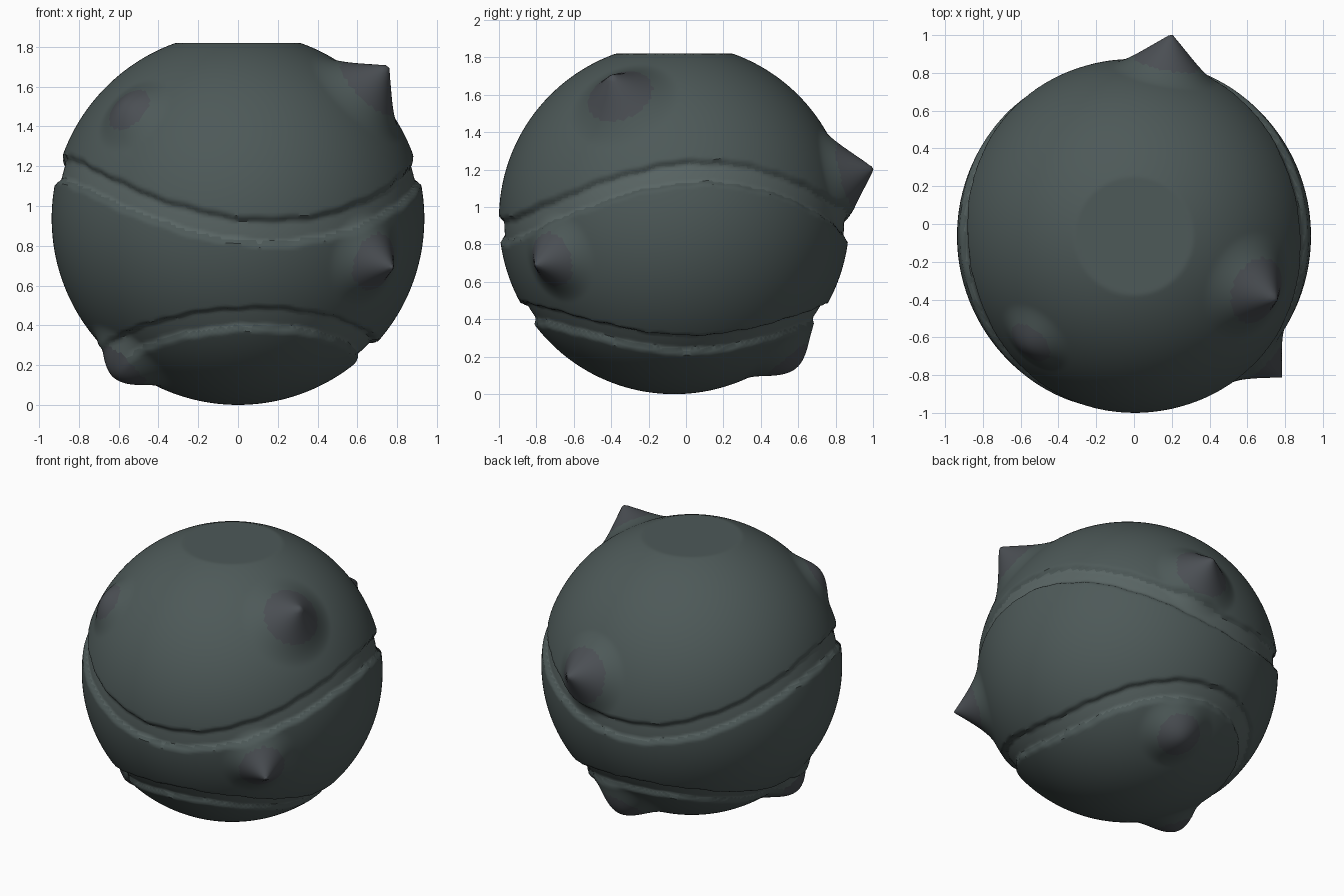
import bpy, bmesh
from math import asin, atan2, cos, sin, sqrt, radians
from mathutils import Vector

if "Cube" in bpy.data.objects:
    bpy.data.objects.remove(bpy.data.objects["Cube"])

R = 0.937
CENTRE = Vector((0, -0.063, R))
TOP = 1.82

# Spikes: tip position relative to the centre, angular width, sharpness
SPIKES = [
    ((0.20, 1.07, 0.27), 0.30, 1.6),      # back
    ((0.76, -0.34, 0.77), 0.33, 1.8),     # upper right
    ((0.785, -0.75, -0.25), 0.27, 1.8),   # lower front right
]
# Blunt bumps use a rounded falloff
BUMPS = [
    ((-0.57, -0.59, 0.57), 0.24),
    ((0.10, 0.65, -0.80), 0.27),
    ((-0.62, -0.26, -0.80), 0.27),
]
# Wavy grooves: mean height, wave height, phase, half width, depth
GROOVES = [
    (1.03, 0.16, 0.18, 0.085, 0.028),
    (0.345, -0.085, 0.12, 0.085, 0.028),
]


def smooth(t):
    t = max(0.0, min(1.0, t))
    return t * t * (3 - 2 * t)


def material(name, rgb):
    m = bpy.data.materials.new(name)
    m.diffuse_color = (*rgb, 1)
    m.use_nodes = True
    m.node_tree.nodes["Principled BSDF"].inputs["Base Color"].default_value = m.diffuse_color
    return m


def shape(n):
    """Radius, spike amount and groove amount in direction n."""
    lat, az = asin(max(-1, min(1, n.z))), atan2(n.y, n.x)
    r, horn, groove = R, 0.0, 0.0
    for mean, wave, phase, half, depth in GROOVES:
        z = mean + wave * cos(2 * (az - phase))
        d = lat - asin((z - R) / R)
        edge = half + 0.008 * sin(23 * az) * sin(9 * az)   # worn rim
        g = 1 - smooth((abs(d) - edge * 0.55) / (edge * 0.45))
        r -= depth * g
        groove = max(groove, g)
    for tip, width, power in SPIKES:
        t = Vector(tip)
        a = n.angle(t) / width
        if a < 1:
            k = (1 - a) ** power
            r = r * (1 - k) + t.length * k
            horn = max(horn, k)
    for tip, width in BUMPS:
        t = Vector(tip)
        a = n.angle(t) / width
        if a < 1:
            k = smooth(1 - a)
            r = r * (1 - k) + t.length * k
            horn = max(horn, k * 0.5)
    return r, horn, groove


# Ball body with grooves, spikes and a flattened crown
bm = bmesh.new()
bmesh.ops.create_icosphere(bm, subdivisions=7, radius=1)
amounts = {}
for v in bm.verts:
    n = v.co.normalized()
    r, horn, groove = shape(n)
    v.co = CENTRE + n * r
    v.co.z = max(0.0, min(TOP, v.co.z))
    amounts[v] = (horn, groove)
for f in bm.faces:
    f.smooth = True
    if min(amounts[v][0] for v in f.verts) > 0.2:
        f.material_index = 1
    elif min(amounts[v][1] for v in f.verts) > 0.5:
        f.material_index = 2

mesh = bpy.data.meshes.new("spiked_ball")
bm.to_mesh(mesh)
bm.free()
ball = bpy.data.objects.new("spiked_ball", mesh)
bpy.context.collection.objects.link(ball)
mesh.materials.append(material("dark_stone", (0.075, 0.10, 0.098)))
mesh.materials.append(material("spike_stone", (0.07, 0.078, 0.088)))
mesh.materials.append(material("groove_stone", (0.10, 0.13, 0.127)))

bpy.context.view_layer.objects.active = ball
ball.select_set(True)
bpy.ops.object.shade_smooth_by_angle(angle=radians(40))
